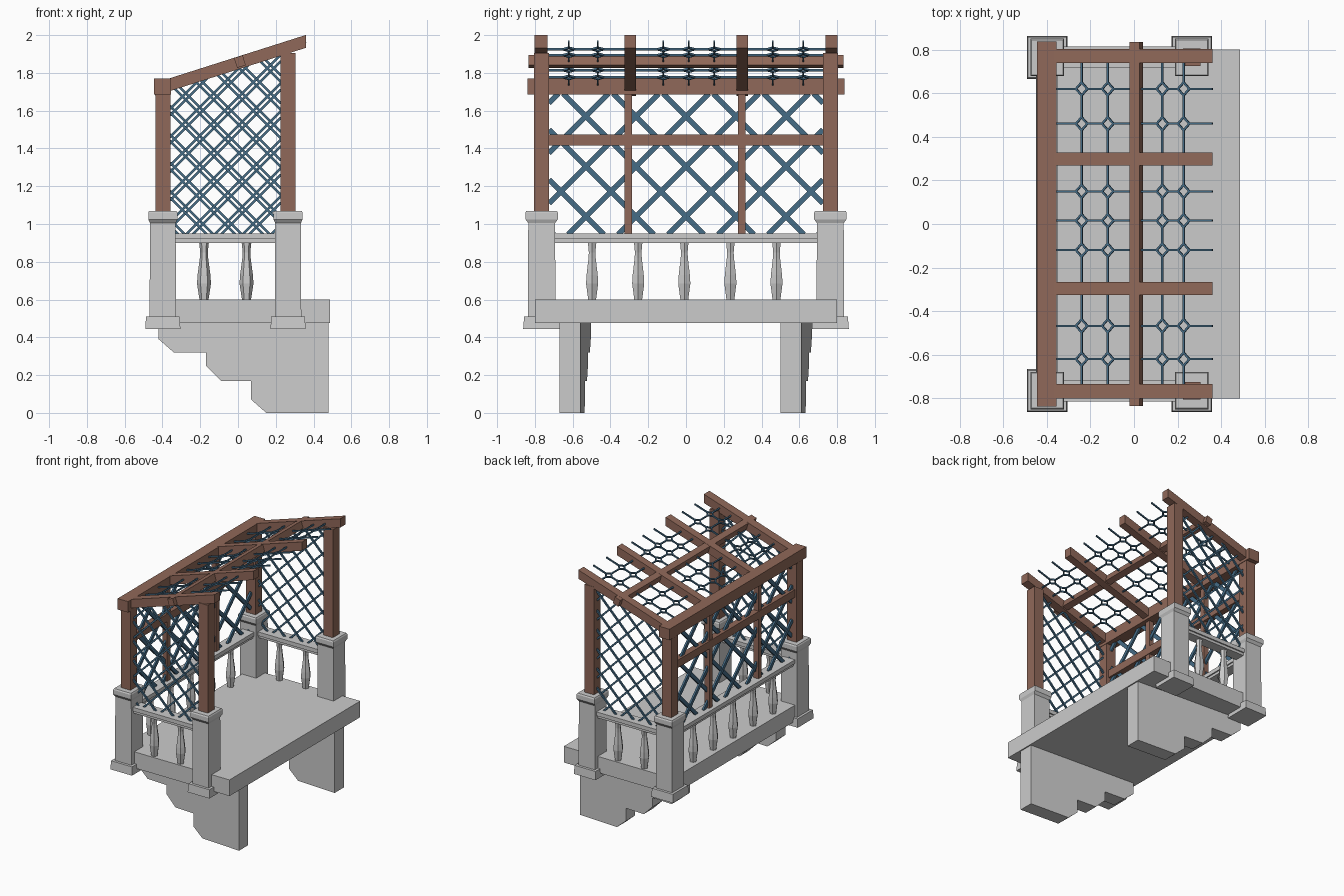
import bpy, bmesh, math
from mathutils import Vector, Matrix

if "Cube" in bpy.data.objects:
    bpy.data.objects.remove(bpy.data.objects["Cube"])


def material(name, rgb):
    m = bpy.data.materials.new(name)
    m.diffuse_color = (*rgb, 1)
    m.use_nodes = True
    m.node_tree.nodes["Principled BSDF"].inputs["Base Color"].default_value = m.diffuse_color
    return m


WOOD = material("brown_wood", (0.28, 0.14, 0.10))
BLUE = material("blue_lattice", (0.06, 0.15, 0.24))


def finish(name, bm, mat=None):
    bmesh.ops.recalc_face_normals(bm, faces=bm.faces)
    me = bpy.data.meshes.new(name)
    bm.to_mesh(me)
    bm.free()
    ob = bpy.data.objects.new(name, me)
    bpy.context.collection.objects.link(ob)
    if mat:
        me.materials.append(mat)
    return ob


def add_box(bm, x0, x1, y0, y1, z0, z1):
    m = Matrix.Translation(((x0 + x1) / 2, (y0 + y1) / 2, (z0 + z1) / 2))
    bmesh.ops.create_cube(bm, size=1, matrix=m @ Matrix.Diagonal((x1 - x0, y1 - y0, z1 - z0, 1)))


def box(name, *dims, mat=None):
    bm = bmesh.new()
    add_box(bm, *dims)
    return finish(name, bm, mat)


def add_bar(bm, p, q, normal, w, t):
    """Flat bar from p to q, width w in the panel, thickness t along the panel normal."""
    p, q, n = Vector(p), Vector(q), Vector(normal).normalized()
    d = q - p
    x = d.normalized()
    m = Matrix((x, n.cross(x), n)).transposed().to_4x4()
    m.translation = (p + q) / 2
    bmesh.ops.create_cube(bm, size=1, matrix=m @ Matrix.Diagonal((d.length, w, t, 1)))


def loft(bm, rings):
    """Join rings of equal point count and cap both ends."""
    rings = [[bm.verts.new(p) for p in r] for r in rings]
    n = len(rings[0])
    for a, b in zip(rings, rings[1:]):
        for i in range(n):
            bm.faces.new((a[i], a[(i + 1) % n], b[(i + 1) % n], b[i]))
    bm.faces.new(rings[0])
    bm.faces.new(rings[-1])


def clip(p, d, poly):
    """Part of the line p + t*d inside a convex counter-clockwise polygon."""
    lo, hi = -9, 9
    for a, b in zip(poly, poly[1:] + poly[:1]):
        n = Vector((-(b[1] - a[1]), b[0] - a[0]))
        den, num = n.dot(d), n.dot(Vector(a) - p)
        if abs(den) < 1e-9:
            continue
        if den > 0:
            lo = max(lo, num / den)
        else:
            hi = min(hi, num / den)
    return (p + lo * d, p + hi * d) if hi - lo > 0.01 else None


def lattice(name, poly, pitch, origin, to3d, normal, w, t):
    bm = bmesh.new()
    for s in (1, -1):
        for k in range(-14, 15):
            seg = clip(Vector((origin[0] + k * pitch, origin[1])), Vector((1, s)), poly)
            if seg:
                off = Vector(normal) * 0.003 * s
                add_bar(bm, Vector(to3d(seg[0])) + off, Vector(to3d(seg[1])) + off, normal, w, t)
    return finish(name, bm, BLUE)


# Floor slab
box("floor_slab", -0.45, 0.487, -0.80, 0.80, 0.475, 0.60)

# Stepped brackets, slightly skewed
STEPS = [(-0.42, 0.48), (-0.42, 0.39), (-0.34, 0.32), (-0.17, 0.32), (-0.17, 0.25),
         (-0.09, 0.17), (0.07, 0.17), (0.07, 0.07), (0.15, 0), (0.478, 0), (0.478, 0.48)]
for name, y in (("bracket_front", -0.67), ("bracket_back", 0.50)):
    bm = bmesh.new()
    loft(bm, [[(x, y + dy - 0.06 * (x - 0.478), z) for x, z in STEPS] for dy in (0, 0.112)])
    finish(name, bm)

# Stone pedestals with plinth and cap, wooden posts above
PX = (-0.398, 0.265)
PED = [(0.093, 0.098, 0.445), (0.089, 0.093, 0.51), (0.070, 0.073, 0.51), (0.068, 0.071, 1.005),
       (0.077, 0.086, 1.025), (0.077, 0.086, 1.06), (0.072, 0.081, 1.07)]
for side, sy in (("front", -1), ("back", 1)):
    for end, x, top in (("outer", PX[0], 1.70), ("wall", PX[1], 1.905)):
        bm = bmesh.new()
        loft(bm, [[(x + a * i, sy * 0.764 + b * j, z) for i, j in ((-1, -1), (1, -1), (1, 1), (-1, 1))]
                  for a, b, z in PED])
        finish(f"pedestal_{side}_{end}", bm)
        box(f"post_{side}_{end}", x - 0.04, x + 0.04, sy * 0.765 - 0.04, sy * 0.765 + 0.04,
            1.06, top, mat=WOOD)

# Handrails: a wide top on a narrower under-strip
for lift, z0, z1, h in (("top", 0.92, 0.95, 0.05), ("under", 0.90, 0.92, 0.04)):
    box(f"handrail_outer_{lift}", PX[0] - h, PX[0] + h, -0.70, 0.70, z0, z1)
    for side, sy in (("front", -1), ("back", 1)):
        box(f"handrail_{side}_{lift}", -0.335, 0.20, sy * 0.765 - h, sy * 0.765 + h, z0, z1)

# Balusters
BAL = [(0.024, 0.60), (0.037, 0.685), (0.034, 0.73), (0.022, 0.82), (0.020, 0.85), (0.026, 0.905)]


def baluster(name, x, y):
    bm = bmesh.new()
    loft(bm, [[(x + r * math.cos(i * math.pi / 3), y + r * math.sin(i * math.pi / 3), z)
               for i in range(6)] for r, z in BAL])
    finish(name, bm)


for i in range(5):
    baluster(f"baluster_outer_{i}", PX[0], -0.497 + i * 0.244)
for side, sy in (("front", -1), ("back", 1)):
    for i, x in enumerate((-0.18, 0.045)):
        baluster(f"baluster_{side}_{i}", x, sy * 0.765)

# Outer beam and window frame bars
box("outer_beam", -0.445, -0.355, -0.838, 0.838, 1.685, 1.77, mat=WOOD)
box("frame_crossbar", -0.425, -0.375, -0.73, 0.73, 1.415, 1.475, mat=WOOD)
for i, y in enumerate((-0.305, 0.295)):
    box(f"frame_upright_{i}", -0.42, -0.38, y - 0.02, y + 0.02, 0.945, 1.69, mat=WOOD)

# Sloping rafters
SLOPE = 0.318


def roof_z(x):
    return 1.738 + SLOPE * (x + 0.36)


for i, (y, h) in enumerate(((-0.767, 0.034), (-0.295, 0.03), (0.298, 0.03), (0.771, 0.032))):
    bm = bmesh.new()
    loft(bm, [[(-0.44, yy, roof_z(-0.44) - 0.034), (0.36, yy, roof_z(0.36) - 0.034),
               (0.36, yy, roof_z(0.36) + 0.034), (-0.44, yy, roof_z(-0.44) + 0.034)]
              for yy in (y - h, y + h)])
    finish(f"rafter_{i}", bm, WOOD)

# Purlin across the rafters
UP = Vector((-SLOPE, 0, 1)).normalized()
bm = bmesh.new()
add_bar(bm, (0.01, -0.835, 1.86), (0.01, 0.835, 1.86), UP, 0.048, 0.055)
finish("purlin", bm, WOOD)

# Roof grille: straight bars broken by small diamonds at each crossing
XS = (-0.24, -0.12, 0.13, 0.228)
YS = (-0.62, -0.467, -0.12, 0.015, 0.15, 0.46, 0.62)
R, RX = 0.03, 0.02
bm = bmesh.new()


def roof_bar(a, b):
    add_bar(bm, (*a, roof_z(a[0])), (*b, roof_z(b[0])), UP, 0.009, 0.011)


def broken(stops, r, start, end):
    cuts = [start] + [s + d for s in stops for d in (-r, r)] + [end]
    return zip(cuts[::2], cuts[1::2])


for y in YS:
    for a, b in broken(XS, RX + 0.006, -0.36, 0.36):
        roof_bar((a, y), (b, y))
for x in XS:
    for a, b in broken(YS, R, -0.74, 0.74):
        roof_bar((x, a), (x, b))
    for y in YS:
        ring = [(x + RX + 0.006, y), (x, y + R), (x - RX - 0.006, y), (x, y - R)]
        for a, b in zip(ring, ring[1:] + ring[:1]):
            roof_bar(a, b)
finish("roof_grille", bm, BLUE)

# Diagonal lattice panels on the two ends and the outer side
END = [(-0.36, 0.945), (0.227, 0.945), (0.227, 1.895), (-0.36, 1.71)]
for side, y, shift in (("front", -0.765, 0), ("back", 0.765, 0.035)):
    lattice(f"lattice_{side}", END, 0.15, (-0.07 + shift, 1.30),
            lambda p, y=y: (p[0], y, p[1]), (0, 1, 0), 0.013, 0.012)
OUTER = [(-0.725, 0.945), (0.725, 0.945), (0.725, 1.69), (-0.725, 1.69)]
lattice("lattice_outer", OUTER, 0.265, (0, 1.57),
        lambda p: (PX[0], p[0], p[1]), (1, 0, 0), 0.028, 0.014)
